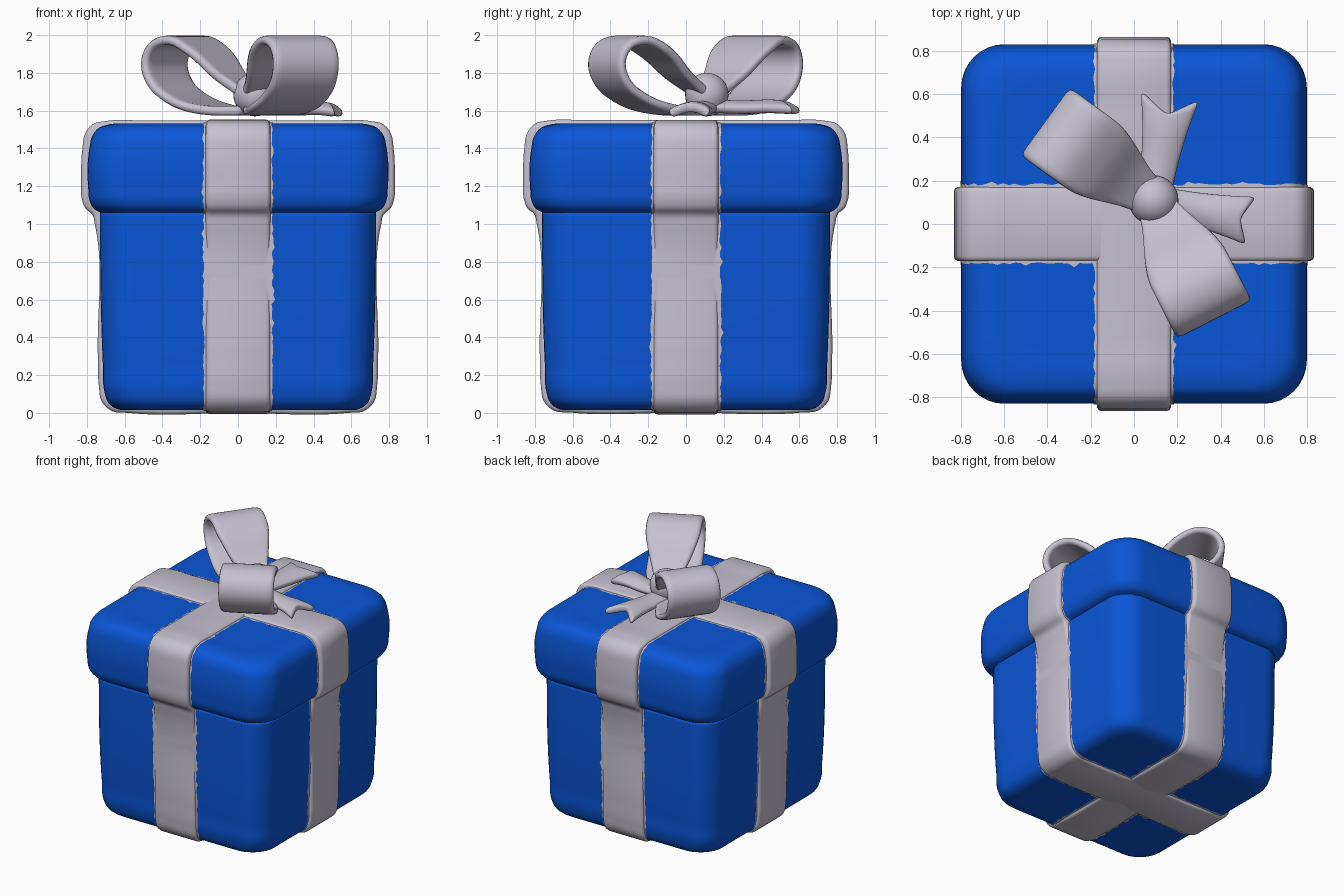
import bpy, bmesh, math, random
from mathutils import Vector

if "Cube" in bpy.data.objects:
    bpy.data.objects.remove(bpy.data.objects["Cube"])

random.seed(4)


def material(name, rgb):
    m = bpy.data.materials.new(name)
    m.diffuse_color = (*rgb, 1)
    m.use_nodes = True
    m.node_tree.nodes["Principled BSDF"].inputs["Base Color"].default_value = m.diffuse_color
    return m


BLUE = material("box_blue", (0.003, 0.092, 0.68))
GREY = material("ribbon_grey", (0.56, 0.53, 0.62))


def finish(name, bm, mat):
    bmesh.ops.recalc_face_normals(bm, faces=bm.faces[:])
    me = bpy.data.meshes.new(name)
    for f in bm.faces:
        f.smooth = True
    bm.to_mesh(me)
    bm.free()
    ob = bpy.data.objects.new(name, me)
    me.materials.append(mat)
    bpy.context.collection.objects.link(ob)
    return ob


def spline(pts, step=0.025):
    """Smooth curve through the points, sampled about every step."""
    p = [Vector(q) for q in pts]
    n = len(p)
    tan = []
    for i in range(n):
        a = p[i] - p[i - 1] if i else p[1] - p[0]
        b = p[i + 1] - p[i] if i < n - 1 else a
        tan.append((a.normalized() * b.length + b.normalized() * a.length).normalized())
    out = []
    for i in range(n - 1):
        length = (p[i + 1] - p[i]).length
        k = max(3, round(length / step))
        for j in range(k):
            t = j / k
            out.append(p[i] * (2*t**3 - 3*t**2 + 1) + tan[i] * length * (t**3 - 2*t**2 + t)
                       + p[i + 1] * (3*t**2 - 2*t**3) + tan[i + 1] * length * (t**3 - t**2))
    out.append(p[-1])
    return out


def bridge(bm, rings, closed_ring):
    for a, b in zip(rings, rings[1:]):
        n = len(a)
        for i in range(n if closed_ring else n - 1):
            j = (i + 1) % n
            bm.faces.new((a[i], a[j], b[j], b[i]))


DY = 0.032  # the box is slightly deeper than wide


def rounded_box(name, profile, radius):
    """Stack of rounded-rectangle rings following a (half width, z) profile."""
    bm = bmesh.new()
    rings = []
    for h, z in profile:
        ring = []
        for q in range(4):
            sx, sy = ((1, 1), (-1, 1), (-1, -1), (1, -1))[q]
            for k in range(9):
                a = math.pi / 2 * (q + k / 8)
                ring.append(bm.verts.new((sx * (h - radius) + radius * math.cos(a),
                                          sy * (h + DY - radius) + radius * math.sin(a), z)))
        rings.append(ring)
    bridge(bm, rings, True)
    bm.faces.new(rings[0])
    bm.faces.new(rings[-1])
    return finish(name, bm, BLUE)


def band(name, along_y, half, columns, jitter=0.0, shift=0.0):
    """Band wrapped round the box; columns are (sideways, outward) offsets."""
    loop = half + [Vector((-p.x, p.y)) for p in reversed(half[1:-1])]
    n = len(loop)
    bm = bmesh.new()
    rings = []
    for i, p in enumerate(loop):
        t = (loop[(i + 1) % n] - loop[i - 1]).normalized()
        ring = []
        for v, out in columns:
            q = p + Vector((t.y, -t.x)) * out
            if jitter:
                v += math.copysign(random.uniform(-0.5, 1) * jitter
                                   + (random.random() < 0.06) * jitter, v)
            h = q.x
            if along_y:
                h += DY * max(-1, min(1, p.x / 0.5))
            ring.append(bm.verts.new((v, h, q.y + shift) if along_y else (h, v, q.y + shift)))
        rings.append(ring)
    bridge(bm, rings + [rings[0]], False)
    return finish(name, bm, GREY)


# Box body and overhanging lid
body = spline([(0.56, 0.014), (0.64, 0.02), (0.685, 0.05), (0.707, 0.11),
               (0.715, 0.25), (0.73, 1.0), (0.73, 1.06)])
lid = spline([(0.725, 1.06), (0.762, 1.08), (0.785, 1.12), (0.793, 1.19), (0.787, 1.40),
              (0.772, 1.465), (0.735, 1.51), (0.68, 1.528), (0.55, 1.531)])
rounded_box("box_body", body, 0.18)
rounded_box("box_lid", lid, 0.20)

# Raised ribbons round the box, with a ragged painted fringe beside them
wrap = spline([(0, 0.002), (0.58, 0.002), (0.67, 0.013), (0.72, 0.06), (0.737, 0.15),
               (0.742, 0.3), (0.758, 1.0), (0.77, 1.05), (0.808, 1.085), (0.828, 1.14),
               (0.83, 1.22), (0.824, 1.40), (0.81, 1.48), (0.77, 1.53), (0.70, 1.547),
               (0.5, 1.55), (0, 1.55)])
edge = [(0.173, -0.05), (0.17, -0.016), (0.163, -0.005), (0.148, 0)]
raised = [(-v, o) for v, o in edge] + [(v, o) for v, o in reversed(edge)]
paint = (spline([(0, 0.014), (0.56, 0.014)])[:-1] + body[:-1] + lid
         + spline([(0.55, 0.0), (0, 0.0)])[1:])
for p in paint[-len(spline([(0.55, 0.0), (0, 0.0)])) + 1:]:
    p.y = 1.531
for along_y, label in ((False, "side"), (True, "front")):
    band(label + "_ribbon", along_y, wrap, raised, shift=0.0 if along_y else -0.002)
    band(label + "_ribbon_fringe", along_y, paint, [(-0.178, 0.004), (0.178, 0.004)], 0.011)


def strip(name, path, angle, width, notch=0.0, arch=0.0, thick=0.05):
    """Bow ribbon: (distance, z) path swept from the knot in one direction."""
    d = Vector((math.cos(angle), math.sin(angle), 0))
    side = Vector((-d.y, d.x, 0))
    pts = spline(path, 0.04)
    bm = bmesh.new()
    rings = []
    for i, p in enumerate(pts):
        t = i / (len(pts) - 1)
        ring = []
        for k in range(9):
            v = k / 4 - 1
            r = p.x - notch * (1 - abs(v)) * t ** 4
            co = KNOT + d * r + side * v * width(p.x)
            co.z = p.y + arch * (1 - v * v)
            ring.append(bm.verts.new(co))
        rings.append(ring)
    bridge(bm, rings, False)
    ob = finish(name, bm, GREY)
    s = ob.modifiers.new("thickness", 'SOLIDIFY')
    s.thickness = thick
    s.offset = 0
    ob.modifiers.new("round", 'SUBSURF').levels = 1
    ob.modifiers["round"].render_levels = 1
    return ob


KNOT = Vector((0.09, 0.11, 0))


def loop_width(r):
    t = max(0, min(1, r / 0.36))
    return 0.09 + 0.105 * t * t * (3 - 2 * t)


# Two bow loops
teardrop = [(0.03, 1.60), (0.25, 1.605), (0.44, 1.66), (0.56, 1.75), (0.595, 1.85),
            (0.555, 1.94), (0.45, 1.974), (0.31, 1.915), (0.16, 1.78), (0.03, 1.69)]
strip("bow_loop_left", teardrop, math.radians(144), loop_width)
strip("bow_loop_right", teardrop, math.radians(-63), loop_width)

# Two notched ribbon tails
strip("bow_tail_back", [(0.02, 1.60), (0.2, 1.595), (0.36, 1.60), (0.49, 1.595)],
      math.radians(81), lambda r: 0.07 + 0.065 * (r / 0.49) ** 2, 0.09, 0.035)
strip("bow_tail_side", [(0.02, 1.60), (0.2, 1.585), (0.36, 1.59), (0.46, 1.58)],
      math.radians(-12), lambda r: 0.06 + 0.05 * (r / 0.46) ** 2, 0.05, 0.035)

# Round knot
bm = bmesh.new()
bmesh.ops.create_uvsphere(bm, u_segments=32, v_segments=16, radius=0.115)
for v in bm.verts:
    v.co += KNOT + Vector((0, 0, 1.685))
finish("bow_knot", bm, GREY)
